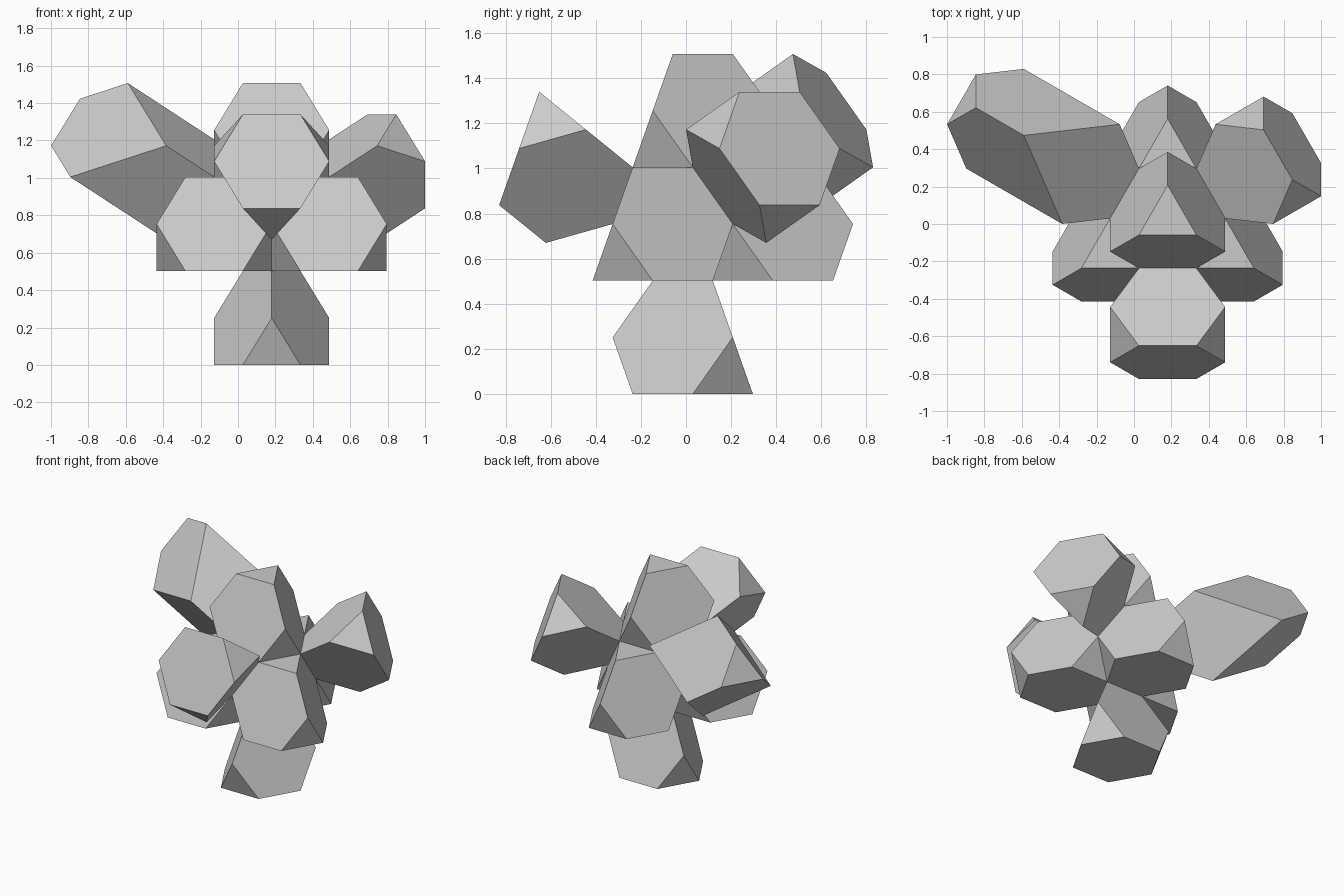
import bpy, bmesh, math
from mathutils import Vector

if "Cube" in bpy.data.objects:
    bpy.data.objects.remove(bpy.data.objects["Cube"])

EDGE = 0.3076                       # edge length of every block
AXIS = Vector((0.18, 0.03, 0))      # vertical axis of the cluster

grey = bpy.data.materials.new("light_grey")
grey.diffuse_color = (0.6, 0.6, 0.6, 1)
grey.use_nodes = True
grey.node_tree.nodes["Principled BSDF"].inputs["Base Color"].default_value = grey.diffuse_color


def truncated_tetrahedron(name, corners):
    """Flat-faced block made by cutting a third off each tetrahedron corner."""
    bm = bmesh.new()
    for a in corners:
        for b in corners:
            if a is not b:
                bm.verts.new(a.lerp(b, 1 / 3))
    bmesh.ops.convex_hull(bm, input=bm.verts[:])
    bmesh.ops.dissolve_limit(bm, angle_limit=math.radians(2),
                             verts=bm.verts[:], edges=bm.edges[:])
    bmesh.ops.recalc_face_normals(bm, faces=bm.faces[:])
    mesh = bpy.data.meshes.new(name)
    bm.to_mesh(mesh)
    bm.free()
    mesh.materials.append(grey)
    bpy.context.collection.objects.link(bpy.data.objects.new(name, mesh))


def face_centre(corners, i):
    return sum((c for j, c in enumerate(corners) if j != i), Vector()) / 3


def across_hexagon(corners, i):
    """Neighbour sharing the hexagon opposite corner i, turned half way round."""
    f = face_centre(corners, i)
    return [2 * f - c for c in corners]


def across_triangle(corners, i):
    """Neighbour mirrored in the cut triangle at corner i."""
    up = corners[i] - face_centre(corners, i)
    return [c + up * (-2 / 3 if j == i else 4 / 3) for j, c in enumerate(corners)]


# Core: tip down, with its wide hexagon on top
step = EDGE * math.sqrt(8 / 3)
radius = EDGE * math.sqrt(3)
core = [AXIS + Vector((0, 0, 0.5 * step))]
for deg in (-90, 30, 150):
    t = math.radians(deg)
    core.append(AXIS + Vector((radius * math.cos(t), radius * math.sin(t), 2 * step)))
truncated_tetrahedron("core", core)

# Blocks on the four hexagons of the core
for i, name in enumerate(("top_block", "back_block", "front_left_block", "front_right_block")):
    truncated_tetrahedron(name, across_hexagon(core, i))

# Arms and foot on the four triangles of the core
for i, name in enumerate(("foot", "front_arm", "right_arm", "left_arm")):
    truncated_tetrahedron(name, across_triangle(core, i))

# Extra block on the end of the left arm
left_arm = across_triangle(core, 3)
truncated_tetrahedron("left_arm_end", across_hexagon(left_arm, 3))
